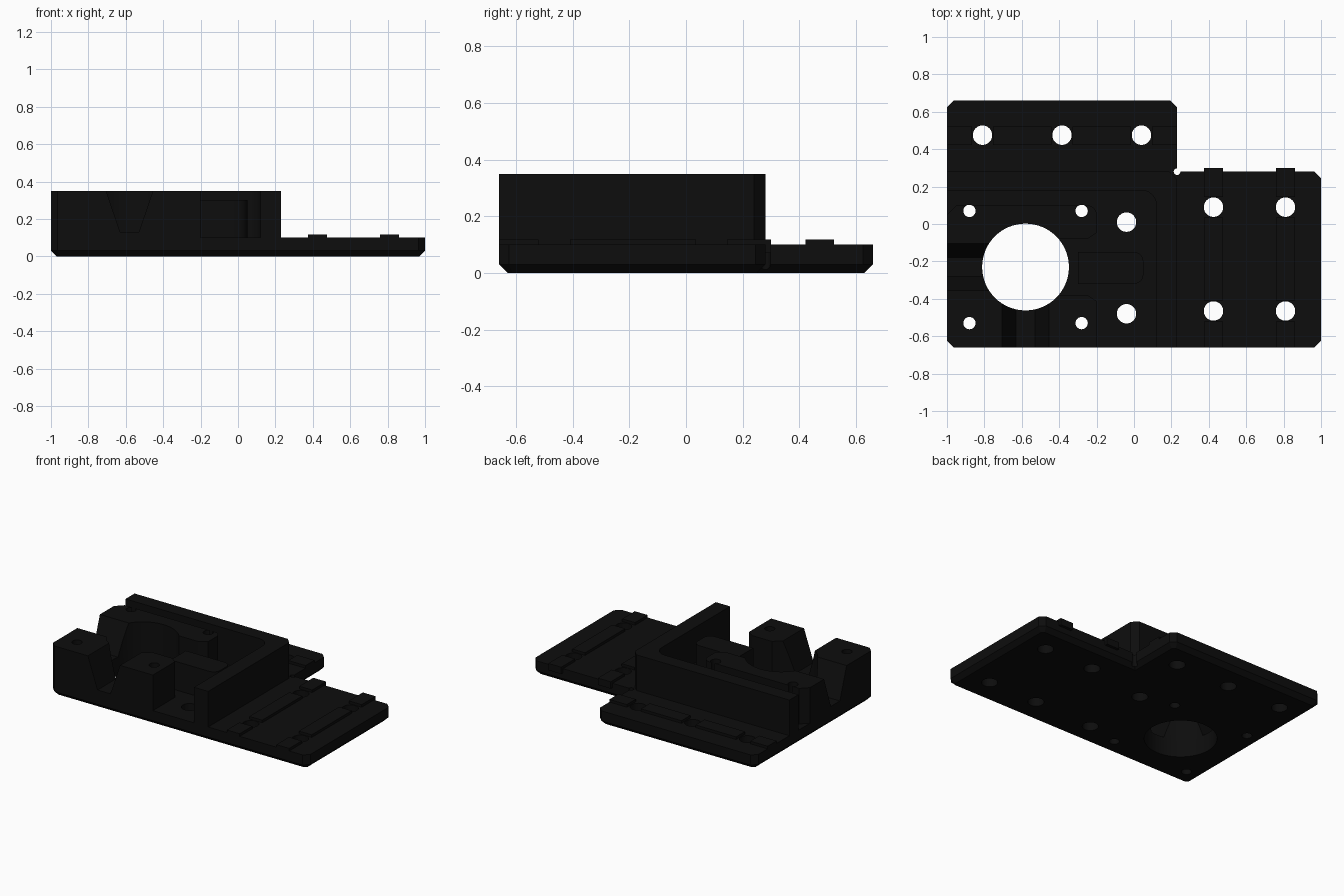
import bpy, bmesh, math
from mathutils import Matrix

if "Cube" in bpy.data.objects:
    bpy.data.objects.remove(bpy.data.objects["Cube"])

black = bpy.data.materials.new("matte_black")
black.diffuse_color = (0.004, 0.004, 0.004, 1)
black.use_nodes = True
black.node_tree.nodes["Principled BSDF"].inputs["Base Color"].default_value = black.diffuse_color


def finish(name, bm):
    bmesh.ops.recalc_face_normals(bm, faces=bm.faces)
    me = bpy.data.meshes.new(name)
    bm.to_mesh(me)
    bm.free()
    me.materials.append(black)
    ob = bpy.data.objects.new(name, me)
    bpy.context.collection.objects.link(ob)
    return ob


def prism(name, pts, z0, z1, matrix=None, bottom_bevel=0):
    """Extrude an xy outline from z0 to z1."""
    bm = bmesh.new()
    face = bm.faces.new([bm.verts.new((x, y, z0)) for x, y in pts])
    ext = bmesh.ops.extrude_face_region(bm, geom=[face], use_keep_orig=True)
    for v in ext["geom"]:
        if isinstance(v, bmesh.types.BMVert):
            v.co.z = z1
    bmesh.ops.recalc_face_normals(bm, faces=bm.faces)
    if bottom_bevel:
        edges = [e for e in bm.edges if all(abs(v.co.z - z0) < 1e-5 for v in e.verts)]
        bmesh.ops.bevel(bm, geom=edges, offset=bottom_bevel, segments=1, affect='EDGES')
    if matrix:
        bmesh.ops.transform(bm, matrix=matrix, verts=bm.verts)
    return finish(name, bm)


def rect(x0, x1, y0, y1):
    return [(x0, y0), (x1, y0), (x1, y1), (x0, y1)]


def disc(x, y, r, n=32):
    return [(x + r * math.cos(2 * math.pi * i / n), y + r * math.sin(2 * math.pi * i / n))
            for i in range(n)]


def arc(x, y, r, a0, a1, n=6):
    return [(x + r * math.cos(math.radians(a0 + (a1 - a0) * i / n)),
             y + r * math.sin(math.radians(a0 + (a1 - a0) * i / n))) for i in range(n + 1)]


def cut(ob, cutters):
    """Subtract the cutters and remove them."""
    bpy.context.view_layer.objects.active = ob
    for c in cutters:
        m = ob.modifiers.new("cut", 'BOOLEAN')
        m.operation, m.solver, m.object = 'DIFFERENCE', 'EXACT', c
        bpy.ops.object.modifier_apply(modifier=m.name)
        bpy.data.objects.remove(c)


def smooth(ob):
    bpy.ops.object.select_all(action='DESELECT')
    ob.select_set(True)
    bpy.context.view_layer.objects.active = ob
    bpy.ops.object.shade_smooth_by_angle(angle=math.radians(25))


FLOOR, TOP, C = 0.10, 0.35, 0.035
MX, MY = -0.58, -0.23          # bore centre
back_holes = [(x, 0.475) for x in (-0.81, -0.385, 0.04)]
side_holes = [(x, y) for x in (0.425, 0.81) for y in (0.09, -0.465)]
pocket_holes = [(-0.04, 0.01), (-0.04, -0.48)]
screw_holes = [(MX + sx * 0.3, MY + sy * 0.3) for sx in (-1, 1) for sy in (-1, 1)]


def bore():
    return prism("bore_cutter", disc(MX, MY, 0.232, 64), -0.1, 0.5)


def screws():
    return [prism("screw_cutter", disc(x, y, 0.033, 24), -0.1, 0.5) for x, y in screw_holes]


# L-shaped base plate with chamfered corners and lower rim
base = prism("base_plate", [
    (-1 + C, -0.66), (1 - C, -0.66), (1, -0.66 + C), (1, 0.28 - C), (1 - C, 0.28),
    (0.23, 0.28), (0.23, 0.66 - C), (0.23 - C, 0.66), (-1 + C, 0.66), (-1, 0.66 - C),
    (-1, -0.66 + C)], 0, FLOOR, bottom_bevel=0.03)
cut(base, [bore(), prism("relief_cutter", disc(0.23, 0.28, 0.018, 16), -0.1, 0.5)] + screws()
    + [prism("bolt_cutter", disc(x, y, 0.052), -0.1, 0.5)
       for x, y in back_holes + side_holes + pocket_holes])
smooth(base)

# Mount block: bore, screw holes, V notches on left and front, clearance on the right
block = prism("mount_block",
              [(-1 + C, -0.66), (-0.2, -0.66), (-0.2, 0.05)] + arc(-0.25, 0.05, 0.05, 0, 90)
              + [(-0.95, 0.1), (-1, 0.05), (-1, -0.66 + C)], FLOOR, TOP)
vee = [(-0.125, TOP), (-0.142, 0.40), (0.142, 0.40), (0.125, TOP), (0.05, 0.13), (-0.05, 0.13)]
upright = Matrix.Rotation(math.radians(90), 4, 'X')
front_vee = prism("front_vee_cutter", vee, 0, 0.5,
                  Matrix.Translation((MX, MY, 0)) @ upright)
left_vee = prism("left_vee_cutter", vee, 0, 0.5,
                 Matrix.Translation((MX, MY, 0)) @ Matrix.Rotation(math.radians(-90), 4, 'Z') @ upright)
clear = prism("clearance_cutter",
              rect(-0.42, -0.25, -0.38, -0.08) [:1] + [(-0.25, -0.38)]
              + [(-0.19, -0.42), (-0.19, -0.04), (-0.25, -0.08), (-0.42, -0.08)], 0.05, 0.5)
cut(block, [bore(), front_vee, left_vee, clear] + screws())
smooth(block)

# Back and right walls as one L with a rounded inner corner
wall = prism("corner_wall",
             [(-1, 0.18)] + arc(0.04, 0.10, 0.08, 90, 0)
             + [(0.12, -0.66), (0.23, -0.66), (0.23, 0.24), (0.19, 0.28), (-1, 0.28)], FLOOR, TOP)
smooth(wall)

# Rounded rib in the pocket beside the bore
rib = prism("pocket_rib", [(-0.30, -0.32)] + arc(0.0, -0.27, 0.05, -90, 0)
            + arc(0.0, -0.20, 0.05, 0, 90) + [(-0.30, -0.15)], FLOOR, 0.30)
smooth(rib)


# Locating ridges, interrupted at the bolt holes
def ridge(name, centre, lo, hi, stops, along_x):
    ends = [lo] + [s + d for s in sorted(stops) for d in (-0.055, 0.055)] + [hi]
    for a, b in zip(ends[::2], ends[1::2]):
        across = (centre - 0.05, centre + 0.05)
        r = rect(a, b, *across) if along_x else rect(*across, a, b)
        prism(name, r, FLOOR - 0.03, FLOOR + 0.018)


ridge("back_ridge", 0.472, -1, 0.23, [x for x, y in back_holes], True)
for x in (0.425, 0.81):
    ridge("side_ridge", x, -0.66, 0.30, [0.09, -0.465], False)
